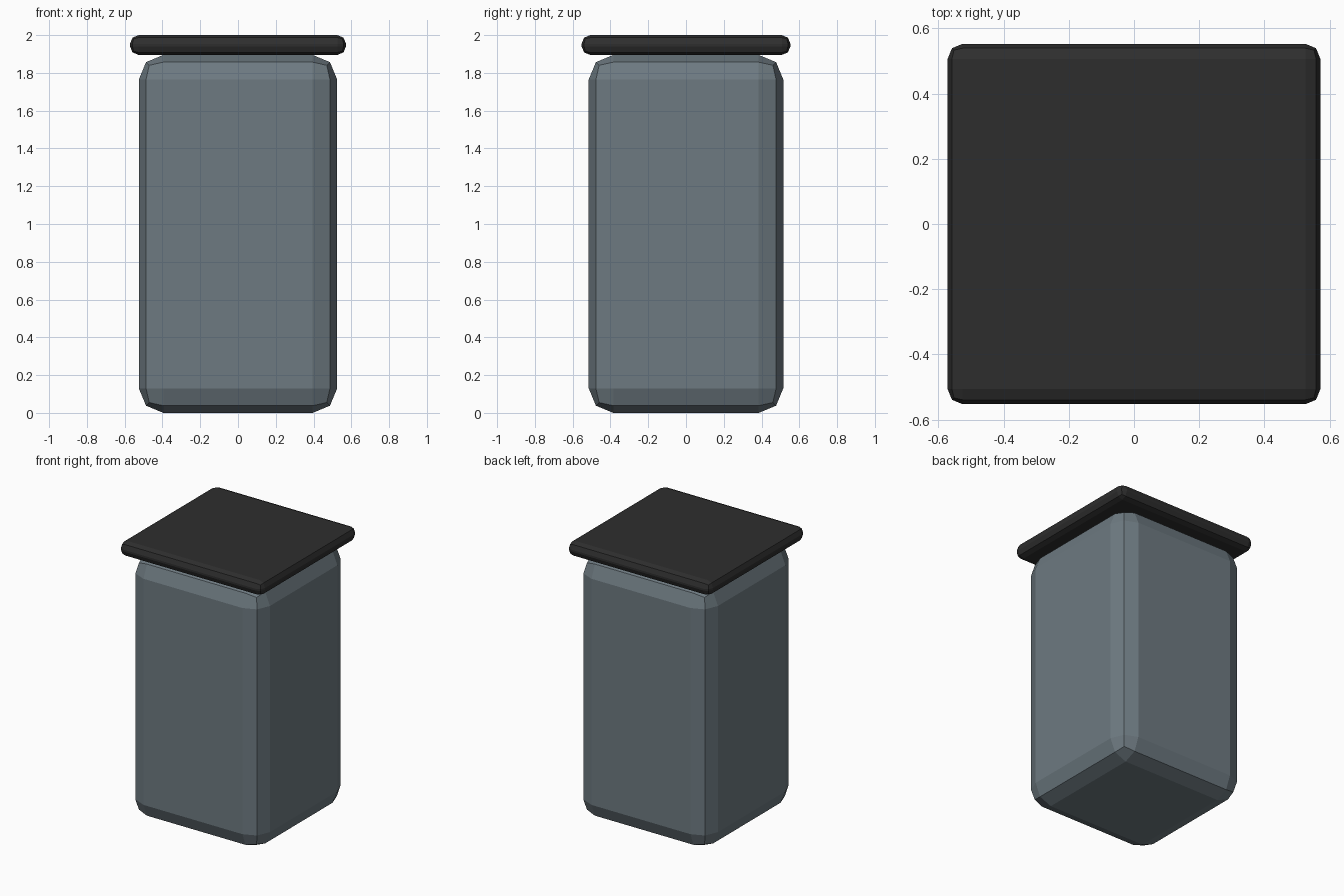
import bpy
import bmesh
from mathutils import Matrix

cube = bpy.data.objects.get("Cube")
if cube:
    bpy.data.objects.remove(cube, do_unlink=True)


def make_material(name, rgb):
    mat = bpy.data.materials.new(name)
    mat.use_nodes = True
    color = (*rgb, 1.0)
    mat.diffuse_color = color
    mat.node_tree.nodes["Principled BSDF"].inputs["Base Color"].default_value = color
    return mat


def rounded_box(name, size, bottom, bevel, mat):
    """Flat-shaded box standing at height bottom, edges rounded in two steps."""
    bm = bmesh.new()
    bmesh.ops.create_cube(bm, size=1.0, matrix=Matrix.Diagonal((*size, 1.0)))
    mesh = bpy.data.meshes.new(name)
    bm.to_mesh(mesh)
    bm.free()
    mesh.materials.append(mat)
    obj = bpy.data.objects.new(name, mesh)
    obj.location.z = bottom + size[2] / 2
    bpy.context.collection.objects.link(obj)
    mod = obj.modifiers.new("Rounded edges", "BEVEL")
    mod.width = bevel
    mod.segments = 2
    return obj


slate = make_material("slate grey", (0.155, 0.195, 0.22))
black = make_material("soft black", (0.027, 0.027, 0.027))

# Tall container body
rounded_box("body", (1.05, 1.03, 1.895), 0.0, 0.13, slate)

# Thin overhanging lid
rounded_box("lid", (1.144, 1.106, 0.105), 1.895, 0.046, black)
